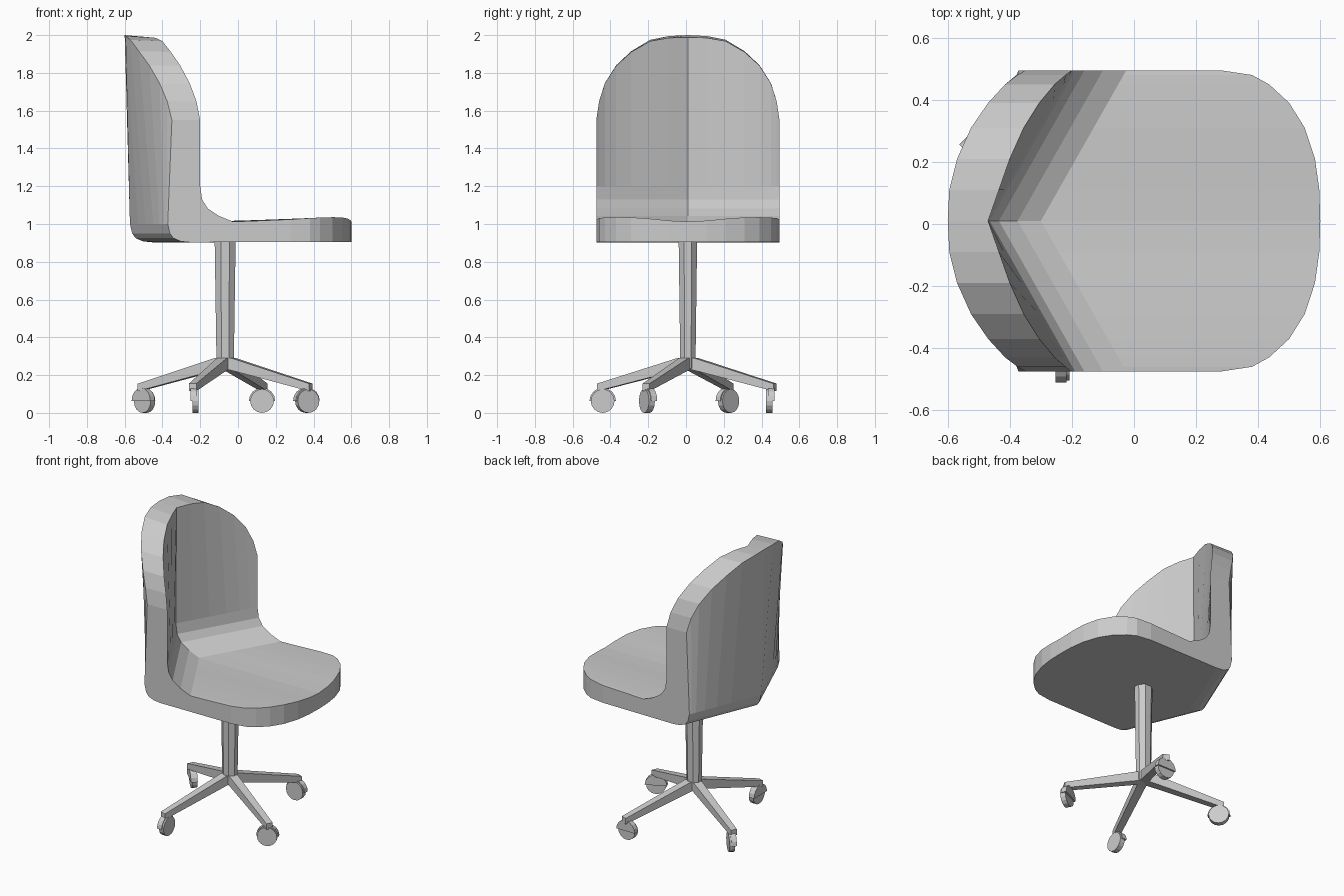
import bpy, bmesh
from math import sin, cos, pi, radians
from mathutils import Matrix, Vector

if "Cube" in bpy.data.objects:
    bpy.data.objects.remove(bpy.data.objects["Cube"])

CX, CY = -0.068, 0.01      # axis of the pedestal; CY is also the seat's centre line
HALF = 0.485               # half width of the shell


def finish(name, bm):
    bmesh.ops.recalc_face_normals(bm, faces=bm.faces)
    me = bpy.data.meshes.new(name)
    bm.to_mesh(me)
    bm.free()
    ob = bpy.data.objects.new(name, me)
    bpy.context.collection.objects.link(ob)
    return ob


def loft(name, rings):
    """Skin a row of equal-length point loops and cap both ends."""
    bm = bmesh.new()
    rows = [[bm.verts.new(p) for p in ring] for ring in rings]
    n = len(rows[0])
    for a, b in zip(rows, rows[1:]):
        for i in range(n):
            j = (i + 1) % n
            bm.faces.new((a[i], a[j], b[j], b[i]))
    bm.faces.new(rows[0])
    bm.faces.new(rows[-1])
    return finish(name, bm)


# Shell stations: distance from centre, rim height, inner rim x, outer rim x, seat front x, seat front z
STATIONS = [
    (0.00, 2.00, -0.47, -0.60, 0.60, 1.012),
    (0.10, 1.995, -0.435, -0.595, 0.597, 1.018),
    (0.20, 1.975, -0.40, -0.57, 0.583, 1.028),
    (0.30, 1.915, -0.355, -0.525, 0.55, 1.035),
    (0.38, 1.84, -0.305, -0.47, 0.50, 1.036),
    (0.44, 1.745, -0.255, -0.415, 0.435, 1.034),
    (0.47, 1.65, -0.22, -0.375, 0.38, 1.031),
    (HALF, 1.55, -0.20, -0.35, 0.28, 1.024),
]
# Inside bend and outside heel: offset from the V-shaped fold, height
BEND = [(0.175, 1.012), (0.10, 1.042), (0.04, 1.082), (0.01, 1.13), (0, 1.2)]
HEEL = [(0, 1.0), (0.012, 0.95), (0.03, 0.925), (0.07, 0.908), (0.12, 0.903)]


def section(side, st):
    d, zr, xi, xo, xf, zf = st
    y = CY + side * d
    k = 1 - d / HALF
    pts = [(xf, y, 0.905), (xf, y, zf)]
    pts += [(-0.20 - 0.275 * k + o, y, z) for o, z in BEND]
    pts += [(xi, y, zr - 0.012 * k), (xo, y, zr)]
    pts += [(-0.372 - 0.2 * k + o, y, z) for o, z in HEEL]
    return pts


# Seat and backrest in one folded shell
loft("seat_shell", [section(-1, s) for s in reversed(STATIONS)]
     + [section(1, s) for s in STATIONS[1:]])

# Pedestal column
def circle(r, z, n=8):
    return [(CX + r * cos(2 * pi * (i + .5) / n),
             CY + 0.88 * r * sin(2 * pi * (i + .5) / n), z) for i in range(n)]

loft("column", [circle(0.05, 0.235), circle(0.05, 0.29), circle(0.06, 0.905)])


def leg(name, ang):
    """Tapered bar running from the hub out to the caster."""
    m = Matrix.Translation((CX, CY, 0)) @ Matrix.Rotation(ang, 4, 'Z')
    rings = [[m @ Vector((r, s * w, z)) for s, z in ((-1, lo), (1, lo), (1, hi), (-1, hi))]
             for r, w, lo, hi in ((0, 0.028, 0.235, 0.29), (0.05, 0.028, 0.225, 0.29),
                                  (0.505, 0.021, 0.115, 0.155))]
    loft(name, rings)


def disc(name, m, r, a0, a1, n, y0, y1):
    """Extruded (part) disc around the local y axis."""
    angs = [a0 + (a1 - a0) * i / n for i in range(n + (a1 - a0 < 6))]
    loft(name, [[m @ Vector((r * cos(a), y, r * sin(a))) for a in angs] for y in (y0, y1)])


# Four legs with swivelled casters: leg angle, wheel turn about z
for i, (a, turn) in enumerate(((154, 135), (250, 90), (66, 0), (-26, 25)), 1):
    a = radians(a)
    leg(f"leg_{i}", a)
    r = 0.48
    m = (Matrix.Translation((CX + r * cos(a), CY + r * sin(a), 0.063))
         @ Matrix.Rotation(radians(turn), 4, 'Z'))
    disc(f"caster_wheel_{i}", m, 0.063, 0, 2 * pi, 16, -0.024, 0.010)
    disc(f"caster_hood_{i}", m, 0.07, 0, pi, 8, -0.014, 0.020)
